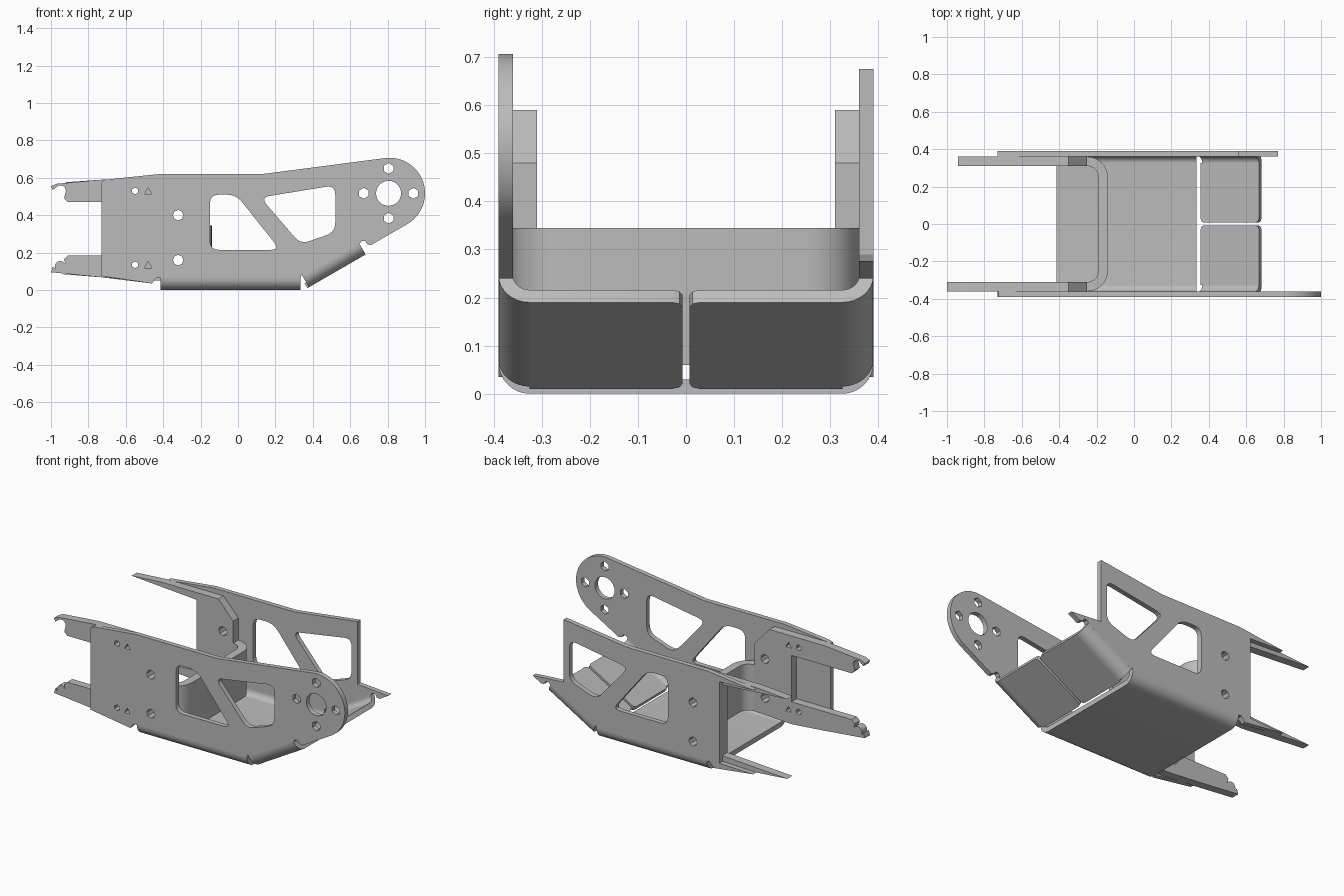
import bpy, bmesh
from math import sin, cos, pi, radians
from mathutils import Vector, Matrix

if "Cube" in bpy.data.objects:
    bpy.data.objects.remove(bpy.data.objects["Cube"])

metal = bpy.data.materials.new("grey_metal")
metal.diffuse_color = (0.5, 0.5, 0.5, 1)
metal.use_nodes = True
metal.node_tree.nodes["Principled BSDF"].inputs["Base Color"].default_value = metal.diffuse_color


def frame(ax, ay, az, origin=(0, 0, 0)):
    m = Matrix((ax, ay, az)).transposed().to_4x4()
    m.translation = Vector(origin)
    return m


def prism(name, outline, depth, matrix, holes=()):
    """Filled 2D outline with holes, extruded symmetrically along local z."""
    cu = bpy.data.curves.new(name, 'CURVE')
    cu.dimensions = '2D'
    cu.fill_mode = 'BOTH'
    cu.extrude = depth / 2
    for loop in [outline, *holes]:
        sp = cu.splines.new('POLY')
        sp.points.add(len(loop) - 1)
        for p, (u, v) in zip(sp.points, loop):
            p.co = (u, v, 0, 1)
        sp.use_cyclic_u = True
    tmp = bpy.data.objects.new(name + "_curve", cu)
    bpy.context.collection.objects.link(tmp)
    bpy.context.view_layer.update()
    dg = bpy.context.evaluated_depsgraph_get()
    me = bpy.data.meshes.new_from_object(tmp.evaluated_get(dg))
    bpy.data.objects.remove(tmp)
    bm = bmesh.new()
    bm.from_mesh(me)
    bmesh.ops.remove_doubles(bm, verts=bm.verts, dist=1e-5)
    bm.transform(matrix)
    bmesh.ops.recalc_face_normals(bm, faces=bm.faces)
    bm.to_mesh(me)
    bm.free()
    me.materials.clear()
    me.materials.append(metal)
    ob = bpy.data.objects.new(name, me)
    bpy.context.collection.objects.link(ob)
    bpy.ops.object.select_all(action='DESELECT')
    ob.select_set(True)
    bpy.context.view_layer.objects.active = ob
    bpy.ops.object.shade_smooth_by_angle(angle=radians(25))
    return ob


def arc(cx, cy, r, a0, a1, n=8):
    return [(cx + r * cos(radians(a0 + (a1 - a0) * i / n)),
             cy + r * sin(radians(a0 + (a1 - a0) * i / n))) for i in range(n + 1)]


def ngon(cx, cy, r, n):
    return arc(cx, cy, r, 90, 450, n)[:-1]


def rounded(points, r, n=5):
    """Soften polygon corners with quadratic fillets."""
    out = []
    for i, p in enumerate(points):
        p = Vector(p)
        a = p + (Vector(points[i - 1]) - p).normalized() * r
        b = p + (Vector(points[(i + 1) % len(points)]) - p).normalized() * r
        for k in range(n + 1):
            t = k / n
            out.append(tuple(a * (1 - t) ** 2 + p * 2 * t * (1 - t) + b * t * t))
    return out


def upright(y):
    return frame((1, 0, 0), (0, 0, 1), (0, -1, 0), (0, y, 0))


# Shared holes
windows = [rounded([(-.15, .51), (-.01, .51), (.225, .215), (-.15, .215)], .05),
           rounded([(.12, .495), (.52, .56), (.52, .31), (.335, .245)], .05)]
bolts = [ngon(-.32, z, .028, 8) for z in (.16, .4)]
rivets = [ngon(-.55, z, .018, 6) for z in (.135, .53)]
rivets += [ngon(-.48, z, .022, 3) for z in (.13, .525)]

# Side plates
lower_edge = [(.71, .24), (.69, .245), (.68, .262), (.66, .262), (.65, .246),
              (.347, .071), (.34, .085), (.335, .065), (-.42, .065),
              (-.435, .066), (-.445, .055), (-.46, .035)]
hub = [ngon(.805, .517, .067, 24)]
hub += [ngon(.805 + .133 * cos(a * pi / 2), .517 + .133 * sin(a * pi / 2), .029, 6)
        for a in range(4)]
prism("front_side_plate",
      [(-.73, .075), (-.73, .57), (-.725, .582), (-.71, .59), (-.42, .62), (.13, .62)]
      + arc(.81, .517, .19, 97, -60, 24) + lower_edge,
      .03, upright(-.375), windows + bolts + rivets + hub)
prism("back_side_plate",
      [(-.73, .068), (-.5, .075), (-.5, .575), (-.73, .585), (-.42, .62), (.13, .62),
       (.56, .675), (.56, .29), (.77, .275)] + lower_edge,
      .03, upright(.375), windows + bolts)

# Floor pan with bent-up sides
R, T = .065, .03
yc = .39 - R
pan = (arc(-yc, R, R, 180, 270) + arc(yc, R, R, 270, 360)
       + arc(yc, R, R - T, 360, 270) + arc(-yc, R, R - T, 270, 180))
prism("floor_pan", pan, .75, frame((0, 1, 0), (0, 0, 1), (1, 0, 0), (-.04, 0, 0)))

# Sloped end flanges, one on each side of the slot
t = Vector((cos(pi / 6), 0, .5))
n = Vector((-.5, 0, cos(pi / 6)))
start = Vector((.362, 0, .005))
s0, s1 = .02, .37
for side, label in ((-1, "front"), (1, "back")):
    bend = arc(yc, R, R, 270, 360) + arc(yc, R, R - T, 360, 270)
    prism(label + "_flange_bend", [(side * y, z) for y, z in bend], s1 - s0,
          frame((0, 1, 0), n, t, start + t * (s0 + s1) / 2))
    c, g = .022, .007
    panel = [(s0 - .01, g + c), (s0 - .003, g + .006), (s0 + .012, g), (s1 - c, g),
             (s1 - .006, g + .007), (s1, g + c), (s1, yc), (s0 - .01, yc)]
    prism(label + "_flange_panel", [(s, side * y) for s, y in panel], T,
          frame(t, (0, 1, 0), n, start + n * T / 2))

# Inner bracket: forked arms
root = [(-.25, .06), (-.25, .48), (-.35, .59), (-.73, .59)]
upper_hook = ([(-.97, .568), (-1, .555), (-.99, .535), (-.978, .545)]
              + arc(-.95, .53, .03, 150, -30, 6)
              + [(-.93, .49), (-.91, .47), (-.5, .47)])
lower_hook = ([(-.5, .185), (-.91, .185), (-.93, .165)]
              + arc(-.95, .125, .03, 30, 210, 6)
              + [(-.99, .125), (-1, .095), (-.73, .068), (-.5, .048)])
prism("front_fork_arm", root + upper_hook + lower_hook, .05, upright(-.335),
      bolts + rivets)
prism("back_fork_arm",
      root + [(-.94, .575), (-.5, .545), (-.5, .11), (-.94, .085), (-.73, .068), (-.5, .048)],
      .05, upright(.335), bolts)

# Inner bracket: bent cross bar
ro, ri = .11, .06
bar = (arc(-.25, .25, ro, 90, 0) + arc(-.25, -.25, ro, 0, -90)
       + arc(-.25, -.25, ri, -90, 0) + arc(-.25, .25, ri, 0, 90))
prism("cross_bar", bar, .285, Matrix.Translation((0, 0, .2025)))
